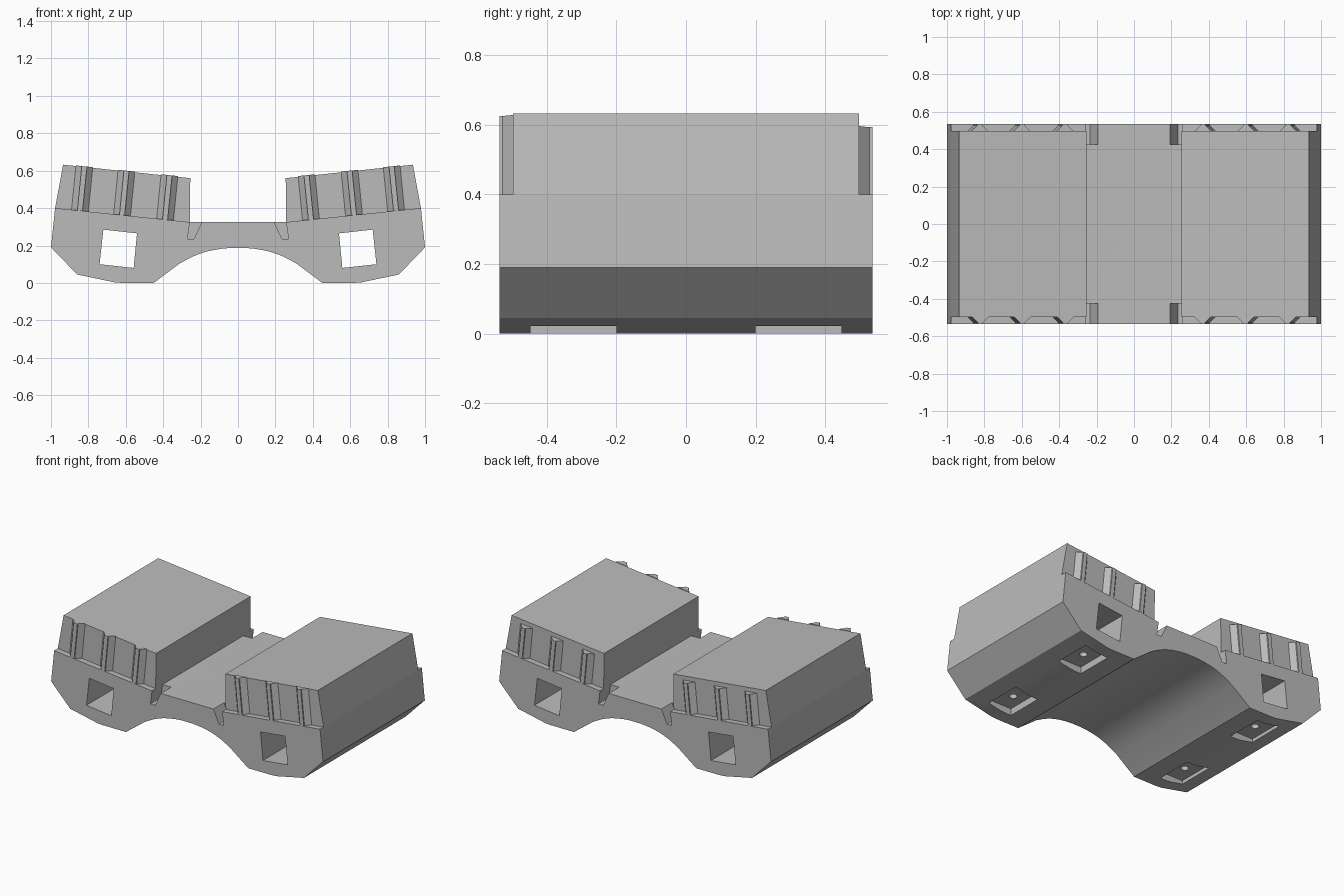
import bpy, bmesh, math
from mathutils import Matrix

cube = bpy.data.objects.get("Cube")
if cube:
    bpy.data.objects.remove(cube, do_unlink=True)

grey = bpy.data.materials.new("plain_grey")
grey.use_nodes = True
grey.diffuse_color = (0.5, 0.5, 0.5, 1)
grey.node_tree.nodes["Principled BSDF"].inputs["Base Color"].default_value = (0.5, 0.5, 0.5, 1)

DEPTH = 0.535        # half length of the lower body
BLOCK_DEPTH = 0.497  # half length of the upper blocks


def ledge(x):
    """Height of the sloping ledge that carries a block."""
    return 0.2985 + 0.104 * x


def make_object(name, bm):
    bmesh.ops.recalc_face_normals(bm, faces=bm.faces)
    mesh = bpy.data.meshes.new(name)
    bm.to_mesh(mesh)
    bm.free()
    mesh.materials.append(grey)
    obj = bpy.data.objects.new(name, mesh)
    bpy.context.collection.objects.link(obj)
    return obj


def loft(bm, start, end):
    """Closed solid between two matching rings of points."""
    a = [bm.verts.new(p) for p in start]
    b = [bm.verts.new(p) for p in end]
    bm.faces.new(a)
    bm.faces.new(b[::-1])
    for i in range(len(a)):
        j = (i + 1) % len(a)
        bm.faces.new((a[i], b[i], b[j], a[j]))


def extrude(bm, outline, y0, y1, side=1):
    loft(bm, [(side * x, y0, z) for x, z in outline],
         [(side * x, y1, z) for x, z in outline])


def cut(obj, cutter):
    """Subtract the cutter, bake the result and drop the cutter."""
    mod = obj.modifiers.new("cut", "BOOLEAN")
    mod.operation = "DIFFERENCE"
    mod.solver = "EXACT"
    mod.object = cutter
    cutter.hide_render = True
    bpy.context.view_layer.update()
    deps = bpy.context.evaluated_depsgraph_get()
    baked = bpy.data.meshes.new_from_object(obj.evaluated_get(deps))
    obj.modifiers.clear()
    obj.data = baked
    bpy.data.objects.remove(cutter, do_unlink=True)


# Lower body: half outline from the deck centre round to the arch crown
half = [(0.258, 0.325), (0.978, 0.40), (1.0, 0.19), (0.86, 0.045), (0.66, 0.003), (0.62, 0),
        (0.45, 0), (0.31, 0.105), (0.25, 0.137), (0.21, 0.154), (0.17, 0.167),
        (0.13, 0.176), (0.085, 0.183), (0.04, 0.187)]
bm = bmesh.new()
extrude(bm, half + [(-x, z) for x, z in reversed(half)], -DEPTH, DEPTH)
body = make_object("lower_body", bm)

# Square tunnels running the full length
tunnel = [(0.72, 0.285), (0.54, 0.265), (0.558, 0.08), (0.74, 0.10)]
bm = bmesh.new()
for side in (1, -1):
    extrude(bm, tunnel, -1, 1, side)
cut(body, make_object("tunnel_cutter", bm))

# Tapered notches at both ends of the deck
notch = [(0.18, 0.355), (0.235, 0.235), (0.27, 0.235), (0.258, 0.325), (0.254, 0.355)]
bm = bmesh.new()
for side in (1, -1):
    for end in (1, -1):
        extrude(bm, notch, end * 0.425, end * 0.6, side)
cut(body, make_object("notch_cutter", bm))

# Pockets under the feet, each with a round hole in its floor
pocket = [(0.58, -0.05), (0.75, -0.05), (0.75, 0.045), (0.58, 0.045)]
for holes in (False, True):
    bm = bmesh.new()
    for side in (1, -1):
        for end in (1, -1):
            if holes:
                bmesh.ops.create_cone(bm, cap_ends=True, segments=20, radius1=0.024,
                                      radius2=0.024, depth=0.08,
                                      matrix=Matrix.Translation((side * 0.665, end * 0.325, 0.035)))
            else:
                extrude(bm, pocket, end * 0.2, end * 0.447, side)
    cut(body, make_object("foot_cutter", bm))

# Upper blocks
block = [(0.258, 0.325), (0.255, 0.56), (0.935, 0.632), (0.978, 0.40)]
for side, word in ((1, "left"), (-1, "right")):
    bm = bmesh.new()
    extrude(bm, block, -BLOCK_DEPTH, BLOCK_DEPTH, side)
    make_object(word + "_block", bm)

    # Leaning ribs on both ends; the rear ones stop short of the top
    section = [(-0.045, 0), (-0.014, 0.03), (-0.014, 0.038),
               (0.014, 0.038), (0.014, 0.03), (0.045, 0)]
    for end, height, place in ((-1, 0.237, "front"), (1, 0.205, "back")):
        bm = bmesh.new()
        for centre in (0.39, 0.62, 0.845):
            low, high = [], []
            for u, v in section:
                x, y = centre + u, end * (BLOCK_DEPTH + v)
                low.append((side * x, y, ledge(x)))
                high.append((side * (x - 0.1 * height), y, ledge(x) + height))
            loft(bm, low, high)
        make_object(f"{word}_{place}_ribs", bm)

# Smooth the arch, keep the edges sharp
bpy.ops.object.select_all(action="DESELECT")
body.select_set(True)
bpy.context.view_layer.objects.active = body
bpy.ops.object.shade_smooth_by_angle(angle=math.radians(20))
